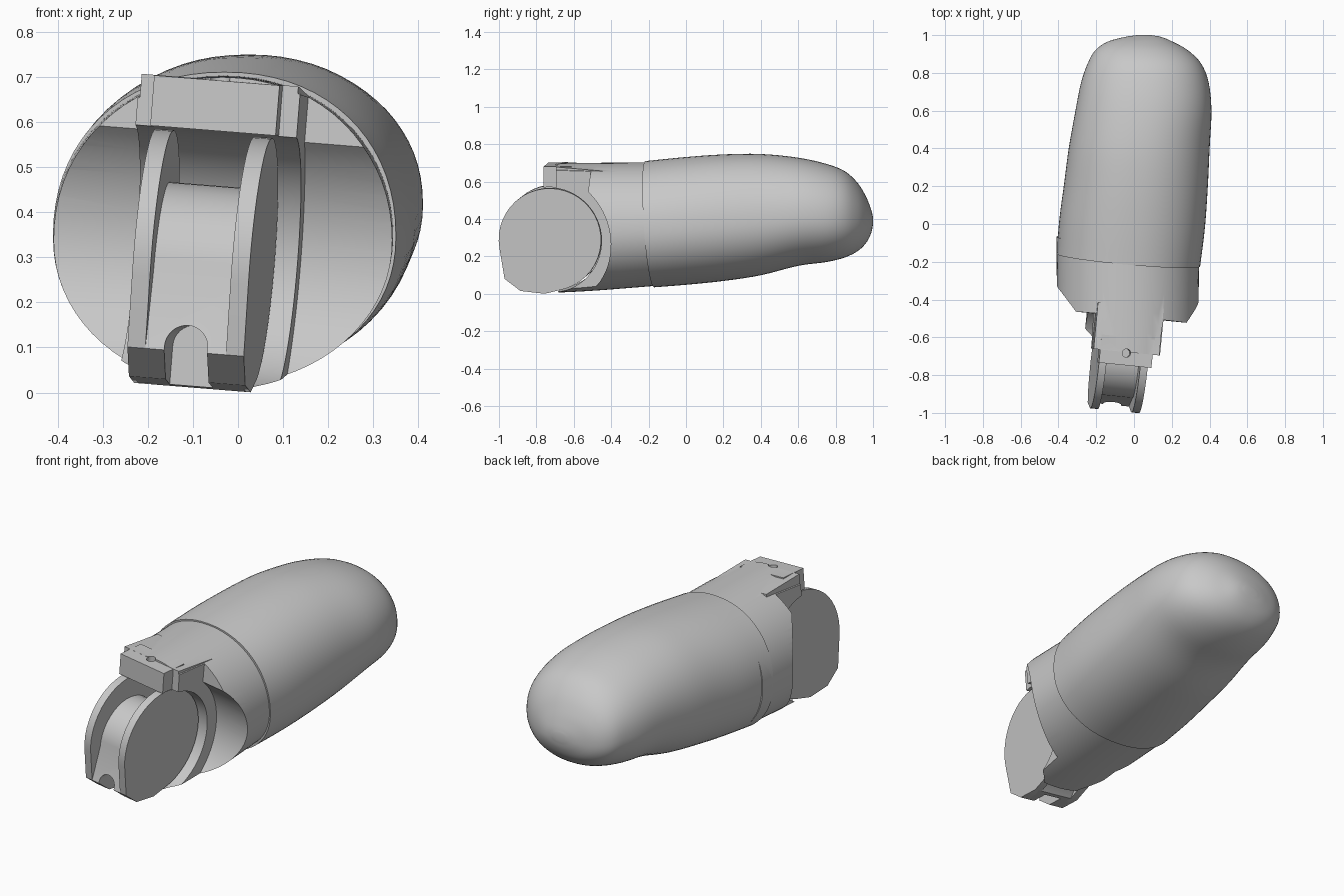
import bpy, bmesh
from math import cos, sin, pi, radians
from mathutils import Matrix, Euler, Vector

if "Cube" in bpy.data.objects:
    bpy.data.objects.remove(bpy.data.objects["Cube"])

grey = bpy.data.materials.new("plain grey")
grey.use_nodes = True
grey.diffuse_color = (0.58, 0.58, 0.58, 1)
grey.node_tree.nodes["Principled BSDF"].inputs["Base Color"].default_value = grey.diffuse_color

# Frame of the hinge: slightly yawed and rolled against the body
HINGE = Matrix.Translation((-0.075, -0.715, 0.30)) @ Euler((0, 0.08, -0.1)).to_matrix().to_4x4()


def finish(bm, name, matrix=None):
    bmesh.ops.recalc_face_normals(bm, faces=bm.faces)
    if matrix:
        bm.transform(matrix)
    mesh = bpy.data.meshes.new(name)
    bm.to_mesh(mesh)
    bm.free()
    mesh.materials.append(grey)
    obj = bpy.data.objects.new(name, mesh)
    bpy.context.collection.objects.link(obj)
    return obj


def catmull(a, b, c, d, t):
    return b + 0.5 * t * ((c - a) + t * ((2 * a - 5 * b + 4 * c - d) + t * (3 * (b - c) + d - a)))


def loft(name, stations, power, steps=4, count=72):
    """Skin rounded sections given as (y, left, right, bottom, top)."""
    pts = [Vector(s) for s in stations]
    pts = [2 * pts[0] - pts[1]] + pts + [2 * pts[-1] - pts[-2]]
    rows = [catmull(*pts[i:i + 4], k / steps) for i in range(len(pts) - 3) for k in range(steps)]
    rows.append(pts[-2])
    bm = bmesh.new()
    rings = []
    for y, x0, x1, z0, z1 in rows:
        xc, zc, ring = (x0 + x1) / 2, z0 + 0.46 * (z1 - z0), []
        lean = min(1, max(0, 1 - (y + 0.2) / 0.7))
        for k in range(count):
            a = 2 * pi * k / count
            c, s = cos(a), sin(a)
            c = abs(c) ** (2 / power) * (1 if c > 0 else -1)
            s = abs(s) ** (2 / power) * (1 if s > 0 else -1)
            x = xc + c * (x1 - x0) / 2
            z = zc + s * ((z1 - zc) if s > 0 else (zc - z0))
            ring.append(bm.verts.new((x, y - lean * (0.09 * x + 0.07 * (z - 0.37)), z)))
        rings.append(ring)
    for a, b in zip(rings, rings[1:]):
        for k in range(count):
            j = (k + 1) % count
            bm.faces.new((a[k], a[j], b[j], b[k]))
    bm.faces.new(rings[0])
    bm.faces.new(rings[-1])
    return finish(bm, name)


def plate(name, outline, x0, x1, turn=Matrix()):
    """Extrude a (y, z) outline across x in the hinge frame, then turn it."""
    bm = bmesh.new()
    ends = [[bm.verts.new((x, y, z)) for y, z in outline] for x in (x0, x1)]
    for end in ends:
        bm.faces.new(end)
    for k in range(len(outline)):
        j = (k + 1) % len(outline)
        bm.faces.new((ends[0][k], ends[0][j], ends[1][j], ends[1][k]))
    return finish(bm, name, HINGE @ turn)


def rect(y0, y1, z0, z1):
    return [(y0, z0), (y1, z0), (y1, z1), (y0, z1)]


def arc(r, start, end, n, cz=0):
    angles = [radians(start + (end - start) * k / n) for k in range(n + 1)]
    return [(r * cos(a), cz + r * sin(a)) for a in angles]


def combine(obj, other, operation):
    mod = obj.modifiers.new("shape", 'BOOLEAN')
    mod.operation, mod.solver, mod.object = operation, 'EXACT', other
    bpy.context.view_layer.objects.active = obj
    bpy.ops.object.modifier_apply(modifier=mod.name)
    bpy.data.objects.remove(other)


# Rounded main body
body = loft("body", [
    (-0.195, -0.41, 0.35, 0.035, 0.71),
    (0.0, -0.395, 0.375, 0.05, 0.73),
    (0.2, -0.37, 0.39, 0.07, 0.745),
    (0.4, -0.345, 0.4, 0.1, 0.748),
    (0.6, -0.31, 0.41, 0.15, 0.728),
    (0.75, -0.28, 0.395, 0.17, 0.695),
    (0.85, -0.245, 0.355, 0.195, 0.655),
    (0.92, -0.205, 0.285, 0.23, 0.59),
    (0.965, -0.14, 0.205, 0.275, 0.515),
    (0.99, -0.05, 0.145, 0.325, 0.45),
    (1.0, 0.02, 0.09, 0.37, 0.41)], 2.15)

# Collar with a raised top ridge, cut away around the hinge
collar = loft("collar", [
    (-0.9, -0.408, 0.335, 0.0, 0.695),
    (-0.55, -0.408, 0.34, 0.015, 0.7),
    (-0.1, -0.41, 0.345, 0.05, 0.703)], 2.08)
ridge = [(0.0, 0.25), (0.29, 0.25), (0.29, 0.372), (0.0, 0.397)]
combine(collar, plate("ridge", ridge, -0.175, 0.175), 'UNION')
clearance = arc(0.352, -50, 50, 28)
clearance += [(clearance[-1][0] + 0.02, 1), (-1, 1), (-1, -1), (clearance[0][0], -1)]
for side in (-1, 1):
    combine(collar, plate("side_cutter", clearance, side * 0.18, side * 0.8), 'DIFFERENCE')
combine(collar, plate("front_cutter", rect(-1, 0.04, -1, 1), -0.9, 0.9), 'DIFFERENCE')
combine(collar, plate("tab", rect(-0.03, 0.12, 0.255, 0.393), -0.14, 0.14), 'UNION')
combine(collar, plate("slot_cutter", arc(0.283, 0, 354, 59), -0.3, 0.3), 'DIFFERENCE')
upright = Matrix.Translation((0, 0.035, 0)) @ Matrix.Rotation(pi / 2, 4, 'Y')
combine(collar, plate("hole_cutter", arc(0.022, 0, 345, 23), -0.45, -0.34, upright), 'DIFFERENCE')

# Hinge drum with an arched notch in its flattened foot
foot = [(-0.245, -0.21), (-0.16, -0.275), (-0.03, -0.29)]
drum = plate("hinge_drum", arc(0.2, -80, 180, 28, -0.04) + foot, -0.12, 0.12)
arch = arc(0.048, 0, 180, 16, -0.2) + [(-0.048, -0.5), (0.048, -0.5)]
combine(drum, plate("notch_cutter", arch, -0.5, -0.06, Matrix.Rotation(pi / 2, 4, 'Z')), 'DIFFERENCE')

# Two cheeks either side of the drum
cheek = arc(0.275, -80, 190, 32) + foot
cheeks = [plate(name, cheek, x, x + 0.04) for name, x in (("right_cheek", -0.13), ("left_cheek", 0.09))]

# Smooth curves, sharp rims
for obj in (body, collar, drum, *cheeks):
    bpy.ops.object.select_all(action='DESELECT')
    obj.select_set(True)
    bpy.context.view_layer.objects.active = obj
    bpy.ops.object.shade_smooth_by_angle(angle=radians(30))
